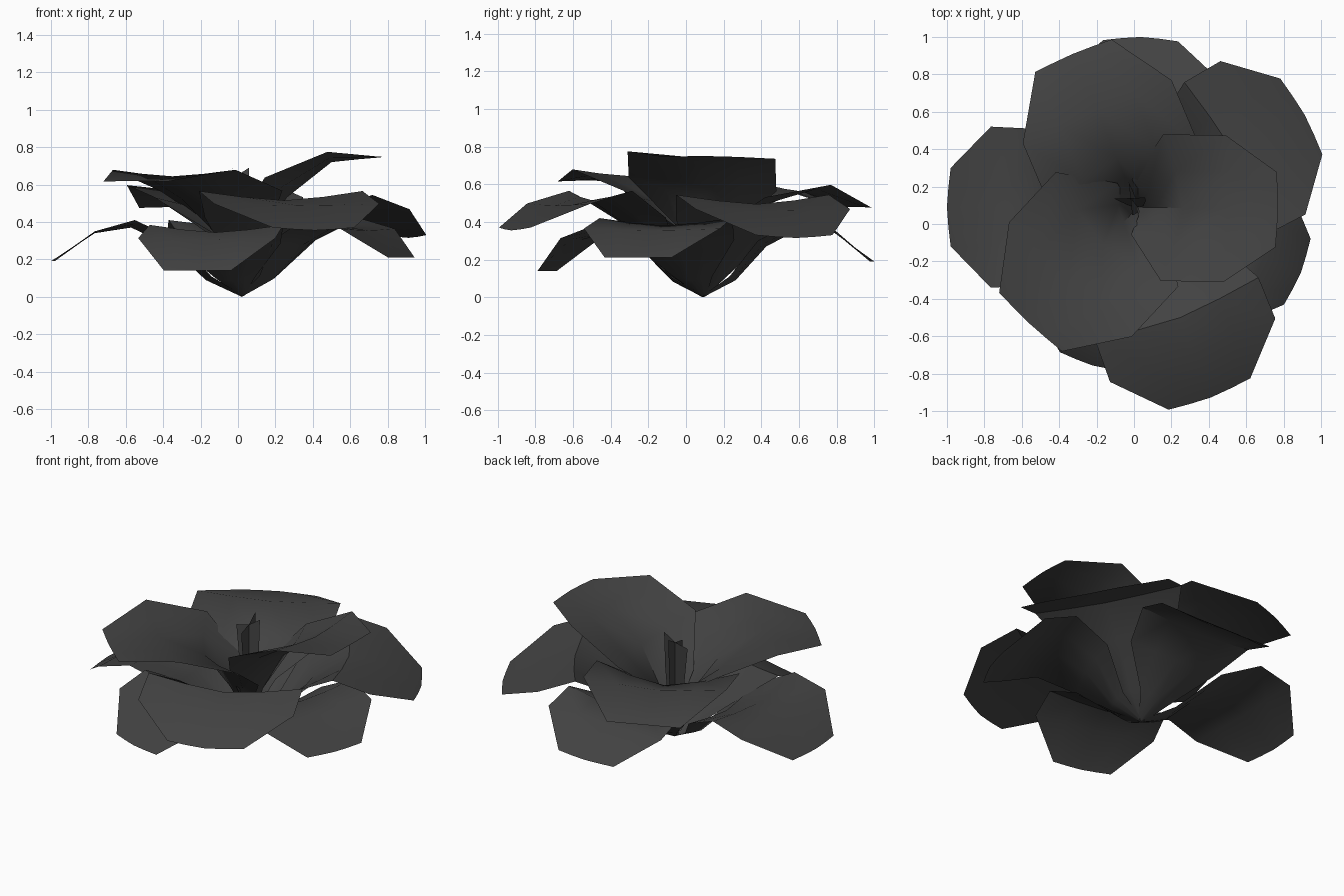
import bpy, math
from mathutils import Vector

cube = bpy.data.objects.get("Cube")
if cube:
    bpy.data.objects.remove(cube)

mat = bpy.data.materials.new("charcoal_grey")
mat.use_nodes = True
GREY = (0.055, 0.055, 0.055, 1)
mat.diffuse_color = GREY
mat.node_tree.nodes["Principled BSDF"].inputs["Base Color"].default_value = GREY

CENTRE = Vector((0.02, 0.09, 0.0))

# Petal rows: (distance along, middle height, edge height, half width, edge setback)
HIGH = [(0, 0, .01, .02, 0), (.06, .12, .15, .05, .04), (.13, .28, .36, .15, .13),
        (.32, .53, .6, .4, .11), (.64, .72, .755, .4, .015), (1, .75, .745, .205, .01)]
MIDDLE = [(0, 0, .01, .02, 0), (.18, .12, .15, .1, .04), (.37, .36, .42, .33, .06),
          (.58, .51, .56, .45, .05), (.77, .48, .49, .455, .02), (1, .345, .36, .225, .02)]
LOW = [(0, 0, .01, .02, 0), (.19, .09, .11, .12, .03), (.37, .27, .3, .32, .04),
       (.58, .37, .41, .4, .02), (.77, .34, .35, .41, 0), (1, .19, .19, .2, .02)]


def finish(name, verts, faces, angle):
    mesh = bpy.data.meshes.new(name)
    mesh.from_pydata(verts, [], faces)
    mesh.materials.append(mat)
    obj = bpy.data.objects.new(name, mesh)
    bpy.context.collection.objects.link(obj)
    bpy.ops.object.select_all(action='DESELECT')
    obj.select_set(True)
    bpy.context.view_layer.objects.active = obj
    bpy.ops.object.shade_smooth_by_angle(angle=math.radians(angle))


def petal(name, rows, azimuth, length, width=1.0, droop=0.0, roll=0.0):
    a = math.radians(azimuth)
    out = Vector((math.cos(a), math.sin(a), 0))
    side = Vector((-math.sin(a), math.cos(a), 0))
    cols = (-1, -.5, 0, .5, 1)
    verts = []
    for s, z_mid, z_edge, half, setback in rows:
        for t in cols:
            bend = abs(t) ** 1.4
            z = z_mid + (z_edge - z_mid) * bend - droop * s ** 1.2
            z += roll * t * (1 - s) * min(1, s * 4)
            verts.append(CENTRE + out * (s * length - setback * bend)
                         + side * (half * width * t) + Vector((0, 0, z)))
    n = len(cols)
    faces = [(r * n + c, (r + 1) * n + c, (r + 1) * n + c + 1, r * n + c + 1)
             for r in range(len(rows) - 1) for c in range(n - 1)]
    finish(name, verts, faces, 40)


# Three raised inner petals
petal("inner_petal_left", HIGH, -1, .75, .98, 0, -.055)
petal("inner_petal_front_right", HIGH, 227, .85, 1.12, .13)
petal("inner_petal_back", HIGH, 113, .89, 1.08, .27)

# Two middle petals
petal("middle_petal_back_left", MIDDLE, 29, 1.02, 1.03, .03)
petal("middle_petal_front", MIDDLE, 291, 1.09, 1.04, -.01)

# Four drooping outer petals
petal("outer_petal_right", LOW, 180, 1.02, 1.05)
petal("outer_petal_back", LOW, 89, .91)
petal("outer_petal_left", LOW, 338, .94, .95, -.02)
petal("outer_petal_front_right", LOW, 254, .88, .93, .05)

# Stamen of two crossed blades with slanted tops
for i, angle in enumerate((0, 95)):
    a = math.radians(angle)
    d = Vector((math.cos(a), math.sin(a), 0))
    outline = [(-.03, .03), (.03, .03), (.07, .45), (.08, .69), (0, .64), (-.09, .62), (-.07, .4)]
    verts = [CENTRE + d * u + Vector((-.06, .075, 1)) * h for u, h in outline]
    finish("stamen_blade_%d" % (i + 1), verts, [tuple(range(len(verts)))], 30)
